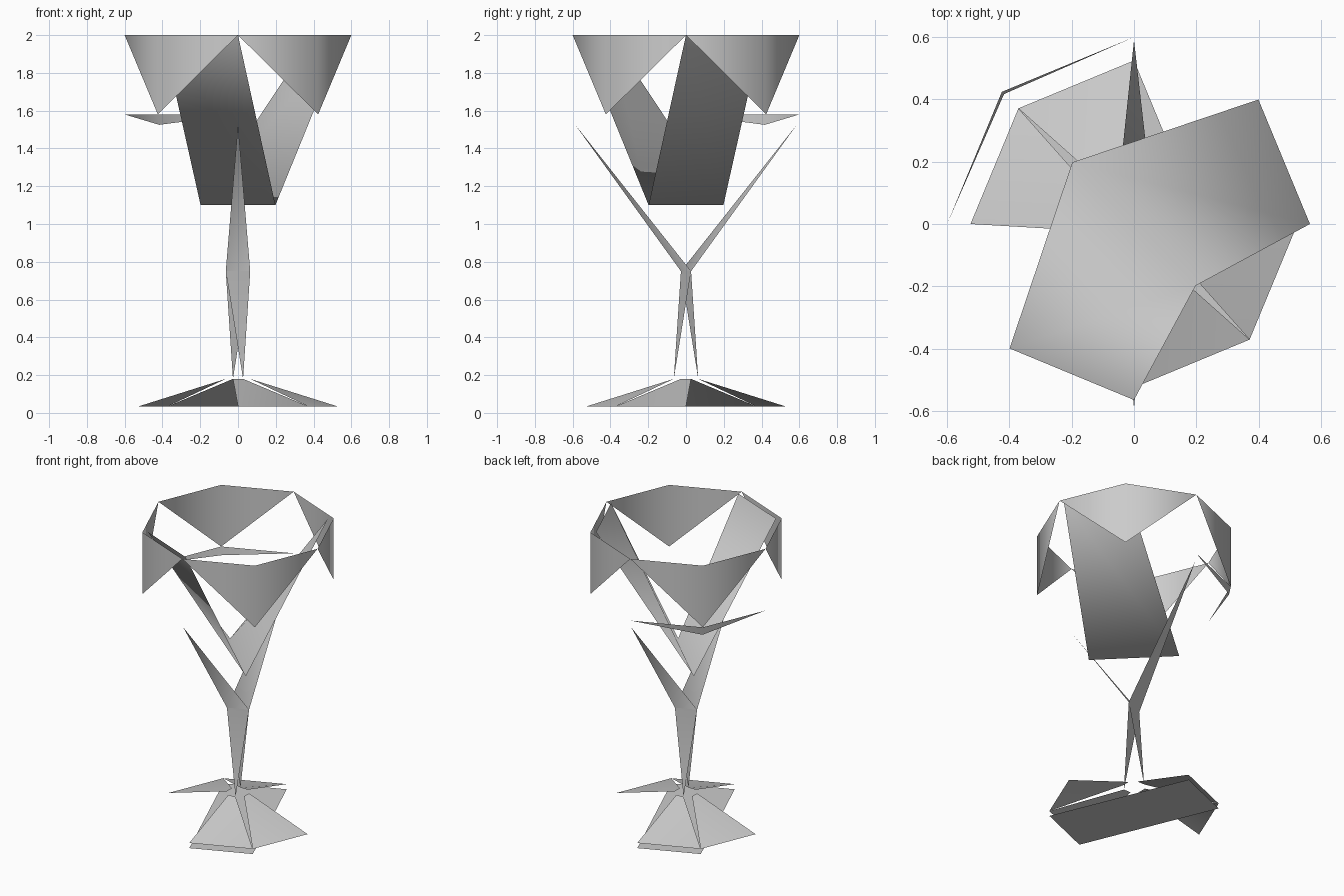
import bpy
from math import cos, sin, radians

if "Cube" in bpy.data.objects:
    bpy.data.objects.remove(bpy.data.objects["Cube"])


def polar(r, deg, z):
    a = radians(deg)
    return (r * cos(a), r * sin(a), z)


def sheet(name, faces):
    # build one mesh from faces given as point lists, sharing equal points
    verts, index, polys = [], {}, []
    for face in faces:
        poly = []
        for p in face:
            key = tuple(round(c, 4) for c in p)
            if key not in index:
                index[key] = len(verts)
                verts.append(key)
            poly.append(index[key])
        polys.append(poly)
    mesh = bpy.data.meshes.new(name)
    mesh.from_pydata(verts, [], polys)
    mesh.update()
    ob = bpy.data.objects.new(name, mesh)
    bpy.context.collection.objects.link(ob)
    for p in mesh.polygons:
        p.use_smooth = True
    return ob


def folded_flap(mid, r, z, tip):
    # two triangles around an octagon corner, meeting at one lower tip
    a, b, c = (polar(r, mid + d, z) for d in (-45, 0, 45))
    return [[a, tip, b], [b, tip, c]]


R, TOP, LIP = 0.6, 2.0, 1.58

# hanging rim flaps at the four diagonal corners
flaps = []
for mid in (45, 135, 225, 315):
    flaps += folded_flap(mid, R, TOP, polar(R, mid, LIP))
sheet("rim_flaps", flaps)

# thin sliver below the back left flap
sheet("lower_rim_sliver", folded_flap(135, R, LIP, polar(0.59, 135, 1.525)))

# two inner bowl panels sharing the diagonal bottom edge
b_left, b_right = polar(0.28, 135, 1.1), polar(0.28, 315, 1.1)
panels = []
for start, b1, b2 in ((0, b_left, b_right), (225, b_right, b_left)):
    t0, t1 = polar(0.565, start, TOP), polar(0.565, start + 45, TOP)
    panels += [[t0, t1, b1], [t0, b1, b2]]
sheet("inner_bowl_panels", panels)

# stem: waist edge with two branches up and two legs down
waist = [polar(0.07, 22.5, 0.75), polar(0.07, 202.5, 0.75)]
sheet("bowl_branches", [waist + [polar(0.59, d, 1.53)] for d in (270, 90)])
sheet("stem_legs", [waist + [polar(0.07, d, 0.18)] for d in (292.5, 112.5)])

# sloping foot panels on two opposite corners
foot = []
for start in (90, 135, 270, 315):
    foot.append([polar(0.525, start, 0.035), polar(0.525, start + 45, 0.035),
                 polar(0.07, start + 22.5 + (45 if start in (135, 315) else -45) * 0.5 + 22.5
                       - (22.5 if start in (135, 315) else 0), 0.18)
                 ])
foot = []
for start, centre in ((90, 90), (135, 180), (270, 270), (315, 0)):
    foot.append([polar(0.525, start, 0.035), polar(0.525, start + 45, 0.035),
                 polar(0.07, centre + 22.5, 0.18), polar(0.07, centre - 22.5, 0.18)])
    if start in (135, 315):
        continue
# order each panel so its edges do not cross
foot = [[f[0], f[1], f[2], f[3]] for f in foot]
sheet("foot_panels", foot)

# flat underside
sheet("foot_underside", [[polar(0.525, d, 0) for d in (315, 270, 135, 90)]])
